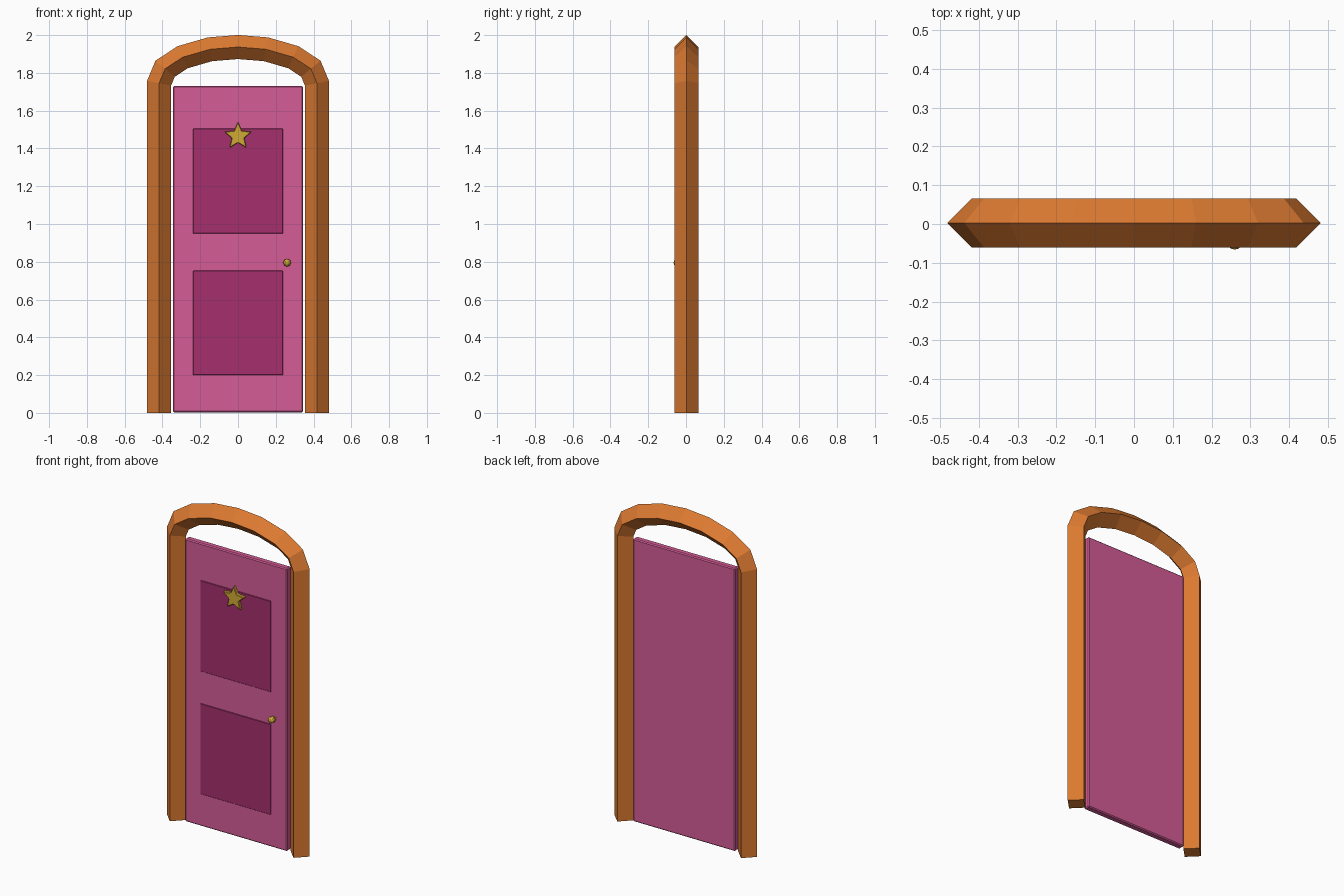
import bpy, bmesh, math
from mathutils import Vector, Matrix

if "Cube" in bpy.data.objects:
    bpy.data.objects.remove(bpy.data.objects["Cube"], do_unlink=True)


def material(name, rgb):
    lin = [((c / 255 + 0.055) / 1.055) ** 2.4 for c in rgb] + [1]
    m = bpy.data.materials.new(name)
    m.use_nodes = True
    m.diffuse_color = lin
    m.node_tree.nodes["Principled BSDF"].inputs["Base Color"].default_value = lin
    return m


wood = material("orange wood", (220, 122, 49))
pink = material("pink paint", (213, 92, 151))
magenta = material("dark magenta paint", (166, 47, 109))
gold = material("gold", (208, 170, 53))


def finish(name, bm, mat, bevel=0):
    bmesh.ops.recalc_face_normals(bm, faces=bm.faces)
    mesh = bpy.data.meshes.new(name)
    bm.to_mesh(mesh)
    bm.free()
    mesh.materials.append(mat)
    ob = bpy.data.objects.new(name, mesh)
    bpy.context.collection.objects.link(ob)
    if bevel:
        mod = ob.modifiers.new("edge", "BEVEL")
        mod.width, mod.segments = bevel, 1
    return ob


def box(name, lo, hi, mat, bevel=0):
    bm = bmesh.new()
    lo, hi = Vector(lo), Vector(hi)
    bmesh.ops.create_cube(bm, size=1)
    bmesh.ops.scale(bm, vec=hi - lo, verts=bm.verts)
    bmesh.ops.translate(bm, vec=(lo + hi) / 2, verts=bm.verts)
    return finish(name, bm, mat, bevel)


# Arched frame: diamond section swept with mitred corners
half = [(0.418, 0), (0.418, 1.745), (0.386, 1.822), (0.293, 1.883), (0.148, 1.925)]
path = [Vector(p) for p in half + [(0, 1.937)] + [(-x, z) for x, z in reversed(half)]]
R, MID = 0.0635, 0.0025
bm = bmesh.new()
rings = []
for i, p in enumerate(path):
    a = (p - path[i - 1]).normalized() if i else None
    b = (path[i + 1] - p).normalized() if i < len(path) - 1 else a
    a = a or b
    tangent = (a + b).normalized()
    out = Vector((tangent.y, -tangent.x)) * R / tangent.dot(a)
    section = [(p + out, 0), (p, R), (p - out, 0), (p, -R)]
    rings.append([bm.verts.new((q.x, MID + d, q.y)) for q, d in section])
for r, s in zip(rings, rings[1:]):
    for k in range(4):
        n = (k + 1) % 4
        bm.faces.new((r[k], r[n], s[n], s[k]))
bm.faces.new(rings[0])
bm.faces.new(rings[-1])
finish("arched_frame", bm, wood)

# Door slab and its two front panels
box("door", (-0.345, -0.02, 0.003), (0.345, 0.02, 1.73), pink, 0.006)
for name, z0, z1 in (("upper_panel", 0.95, 1.505), ("lower_panel", 0.2, 0.753)):
    box(name, (-0.238, -0.024, z0), (0.238, -0.018, z1), magenta, 0.002)

# Star ornament
bm = bmesh.new()
ring = []
for i in range(10):
    r = 0.035 if i % 2 else 0.076
    t = math.pi / 2 + i * math.pi / 5
    ring.append(bm.verts.new((r * math.cos(t), -0.022, 1.465 + r * math.sin(t))))
face = bm.faces.new(ring)
top = bmesh.ops.extrude_face_region(bm, geom=[face])["geom"]
bmesh.ops.translate(bm, vec=(0, -0.021, 0),
                    verts=[v for v in top if isinstance(v, bmesh.types.BMVert)])
finish("star_ornament", bm, gold, 0.003)

# Door knob: stem and faceted ball
bm = bmesh.new()
turn = Matrix.Rotation(math.pi / 2, 4, "X")
bmesh.ops.create_cone(bm, cap_ends=True, segments=8, radius1=0.012, radius2=0.012, depth=0.03,
                      matrix=Matrix.Translation((0.26, -0.033, 0.795)) @ turn)
bmesh.ops.create_uvsphere(bm, u_segments=8, v_segments=6, radius=0.021,
                          matrix=Matrix.Translation((0.26, -0.045, 0.795)) @ turn)
finish("door_knob", bm, gold)
